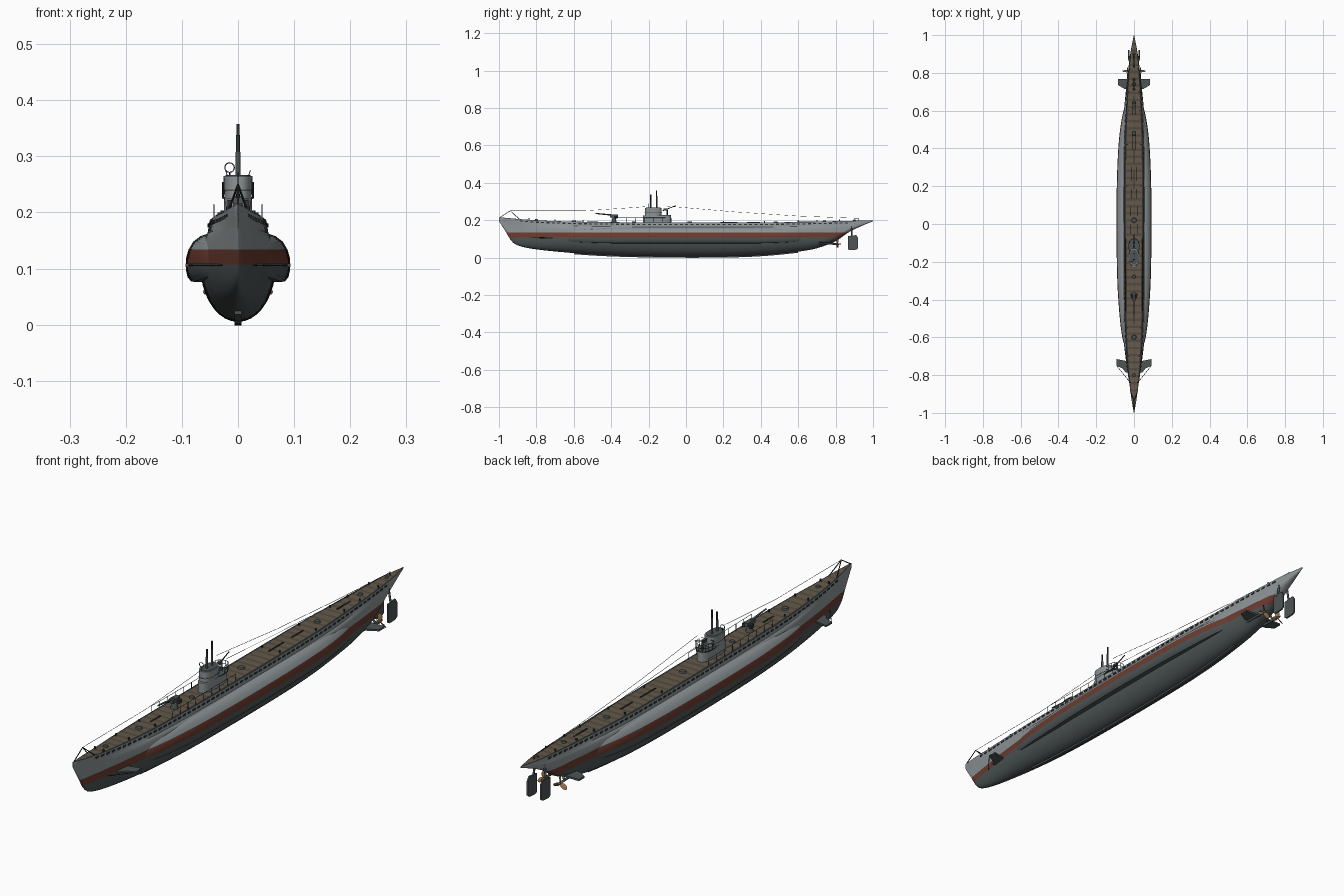
import bpy, bmesh, math
from mathutils import Vector, Matrix

cube = bpy.data.objects.get("Cube")
if cube:
    bpy.data.objects.remove(cube, do_unlink=True)


def material(name, r, g, b):
    m = bpy.data.materials.new(name)
    m.use_nodes = True
    m.diffuse_color = (r, g, b, 1)
    bsdf = m.node_tree.nodes["Principled BSDF"]
    bsdf.inputs["Base Color"].default_value = (r, g, b, 1)
    bsdf.inputs["Roughness"].default_value = 0.7
    return m


LIGHT = material("light grey", 0.27, 0.30, 0.31)
DARK = material("dark grey", 0.075, 0.09, 0.09)
RED = material("rust red", 0.15, 0.045, 0.03)
WOOD = material("deck brown", 0.13, 0.10, 0.068)
PLANK = material("dark plank", 0.085, 0.07, 0.05)
BLACK = material("near black", 0.03, 0.036, 0.037)
BRONZE = material("bronze", 0.30, 0.16, 0.07)


def finish(name, bm, mats, smooth=True):
    bmesh.ops.recalc_face_normals(bm, faces=bm.faces)
    me = bpy.data.meshes.new(name)
    bm.to_mesh(me)
    bm.free()
    for m in mats:
        me.materials.append(m)
    ob = bpy.data.objects.new(name, me)
    bpy.context.collection.objects.link(ob)
    if smooth:
        bpy.ops.object.select_all(action="DESELECT")
        ob.select_set(True)
        bpy.context.view_layer.objects.active = ob
        bpy.ops.object.shade_smooth_by_angle(angle=math.radians(35))
    return ob


def box(name, centre, size, mat, turn=None):
    bm = bmesh.new()
    mtx = Matrix.Translation(centre) @ (turn or Matrix()) @ Matrix.Diagonal((*size, 1))
    bmesh.ops.create_cube(bm, size=1, matrix=mtx)
    return finish(name, bm, [mat], False)


def rod(name, a, b, r, mat, r2=None, seg=12):
    a, b = Vector(a), Vector(b)
    d = b - a
    bm = bmesh.new()
    mtx = Matrix.Translation((a + b) / 2) @ d.to_track_quat("Z", "Y").to_matrix().to_4x4()
    bmesh.ops.create_cone(bm, cap_ends=True, segments=seg, radius1=r,
                          radius2=r if r2 is None else r2, depth=d.length, matrix=mtx)
    return finish(name, bm, [mat])


def tube(name, pts, r, mat, closed=False):
    cu = bpy.data.curves.new(name, "CURVE")
    cu.dimensions = "3D"
    cu.bevel_depth = r
    cu.bevel_resolution = 1
    sp = cu.splines.new("POLY")
    sp.points.add(len(pts) - 1)
    for p, q in zip(sp.points, pts):
        p.co = (*q, 1)
    sp.use_cyclic_u = closed
    cu.materials.append(mat)
    ob = bpy.data.objects.new(name, cu)
    bpy.context.collection.objects.link(ob)


def prism(name, outline, z0, z1, mat, taper=1.0):
    bm = bmesh.new()
    lo = [bm.verts.new((x, y, z0)) for x, y in outline]
    hi = [bm.verts.new((x * taper, y, z1)) for x, y in outline]
    bm.faces.new(lo)
    bm.faces.new(hi)
    for i in range(len(lo)):
        j = (i + 1) % len(lo)
        bm.faces.new((lo[i], lo[j], hi[j], hi[i]))
    return finish(name, bm, [mat])


def oval(cy, hx, hy, n=28, power=0.8):
    pts = []
    for i in range(n):
        c, s = math.cos(math.tau * i / n), math.sin(math.tau * i / n)
        pts.append((hx * math.copysign(abs(c) ** power, c), cy + hy * math.copysign(abs(s) ** power, s)))
    return pts


def smooth_curve(keys):
    """Cubic interpolation through (y, value) keys."""
    def slope(i):
        a, b = keys[max(i - 1, 0)], keys[min(i + 1, len(keys) - 1)]
        return (b[1] - a[1]) / (b[0] - a[0])

    def f(y):
        i = max(k for k in range(len(keys) - 1) if k == 0 or keys[k][0] <= y)
        (y0, v0), (y1, v1) = keys[i], keys[i + 1]
        h = y1 - y0
        t = (y - y0) / h
        return (v0 * (2*t**3 - 3*t*t + 1) + v1 * (3*t*t - 2*t**3)
                + h * (slope(i) * (t**3 - 2*t*t + t) + slope(i + 1) * (t**3 - t*t)))
    return f


keel = smooth_curve([(-1, .195), (-.965, .14), (-.93, .085), (-.89, .062), (-.8, .044), (-.6, .024),
                     (-.4, .012), (-.15, .006), (.2, .006), (.4, .013), (.6, .032), (.7, .05),
                     (.8, .088), (.87, .135), (.93, .165), (1, .194)])
deck = smooth_curve([(-1, .215), (-.8, .199), (-.5, .19), (0, .187), (.5, .188), (1, .199)])
beam = smooth_curve([(-1, .001), (-.93, .011), (-.85, .024), (-.75, .039), (-.6, .056), (-.4, .065),
                     (0, .067), (.4, .065), (.6, .053), (.75, .038), (.9, .02), (1, .001)])
deck_w = smooth_curve([(-1, .001), (-.93, .013), (-.85, .023), (-.7, .037), (-.5, .046), (0, .05),
                       (.4, .048), (.6, .04), (.75, .032), (.9, .019), (1, .001)])
tank_w = smooth_curve([(-.7, .03), (-.6, .062), (-.4, .083), (-.2, .091), (.15, .092), (.4, .083),
                       (.55, .066), (.7, .03)])


def casing_foot(y):
    h = deck_w(y)
    return h + 0.25 * (beam(y) - h), deck(y) - min(0.024, 0.4 * (deck(y) - keel(y)))


def waterline_paint(bm, index=0):
    """Cut at the two paint lines, then colour faces by height."""
    for z in (0.107, 0.134):
        bmesh.ops.bisect_plane(bm, geom=bm.verts[:] + bm.edges[:] + bm.faces[:],
                               plane_co=(0, 0, z), plane_no=(0, 0, 1))
    for f in bm.faces:
        if f.material_index == index:
            z = f.calc_center_median().z
            f.material_index = 1 if z < 0.107 else 2 if z < 0.134 else 0


def loft(bm, rings, closed, rule=None):
    rows = [[bm.verts.new(p) for p in r] for r in rings]
    n = len(rows[0])
    for i in range(len(rows) - 1):
        for j in range(n if closed else n - 1):
            k = (j + 1) % n
            f = bm.faces.new((rows[i][j], rows[i][k], rows[i + 1][k], rows[i + 1][j]))
            if rule:
                f.material_index = rule(i, j)
    for r in (rows[0], rows[-1]):
        bm.faces.new(r)


# Main hull with flat planked deck
N = 9
rings = []
for i in range(161):
    y = -1 + i / 80
    k, d, w, h = keel(y), deck(y), beam(y), deck_w(y)
    xf, zf = casing_foot(y)
    zm = min(max(0.105, k + 0.3 * (d - k)), zf - 0.001)
    half = []
    for j in range(N + 1):
        a = j / N * math.pi / 2
        half.append((w * math.sin(a), zm - (zm - k) * math.cos(a)))
    for j in range(1, 6):
        a = j / 5 * math.pi / 2
        half.append((xf + (w - xf) * math.cos(a), zm + (zf - zm) * math.sin(a)))
    half += [(h, d), (h * 0.84, d + 0.0005)]
    rings.append([(x, y, z) for x, z in half] + [(-x, y, z) for x, z in half[:0:-1]])
top = N + 7
bm = bmesh.new()
loft(bm, rings, True, lambda i, j: (4 if i % 3 == 0 else 3) if j == top
     else 5 if j in (top - 1, top + 1) else 0)
waterline_paint(bm)
finish("hull", bm, [LIGHT, DARK, RED, WOOD, PLANK, BLACK])

# Saddle tanks and box keel
section = [(.3, .163), (.55, .163), (.72, .158), (.86, .148), (.95, .134), (1, .118), (1, .098),
           (.97, .085), (.9, .077), (.78, .076), (.5, .08)]
for side, sx in (("left", 1), ("right", -1)):
    rings = []
    for i in range(57):
        y = -.7 + i / 40
        w = tank_w(y)
        s = min(1, 0.35 + w / 0.13)
        rings.append([(sx * u * w, y, 0.118 + (z - 0.118) * s) for u, z in section])
    bm = bmesh.new()
    loft(bm, rings, True)
    waterline_paint(bm)
    finish(side + "_saddle_tank", bm, [LIGHT, DARK, RED])
bm = bmesh.new()
loft(bm, [[(x, y, keel(y) + z) for x, z in ((-.006, -.006), (.006, -.006), (.006, .008), (-.006, .008))]
          for y in [-.6 + i * .06 for i in range(21)]], True)
finish("box_keel", bm, [DARK])

for side, sx in (("left", 1), ("right", -1)):
    # Flood slots along the casing
    for i in range(62):
        y = -.88 + i * .0285
        xf, zf = casing_foot(y)
        x, z = (xf + deck_w(y)) / 2, (zf + deck(y)) / 2
        box(side + "_flood_slot", (sx * x, y, z + .002), (.004, .016, .006), BLACK)
    # Diving planes, rudders, shafts and propellers
    prism(side + "_bow_plane", [(sx * x, y) for x, y in ((.02, -.73), (.092, -.715), (.094, -.75),
          (.06, -.765), (.045, -.785), (.02, -.785))], .103, .109, DARK)
    tube(side + "_bow_plane_guard", [(sx * .088, -.755, .106), (sx * .028, -.83, .106)], .0012, BLACK)
    prism(side + "_stern_plane", [(sx * x, y) for x, y in ((.015, .715), (.05, .715), (.084, .735),
          (.084, .768), (.015, .768))], .077, .084, DARK)
    rudder = prism(side + "_rudder", [(x, y) for x, y in ((-.115, .865), (-.045, .865), (-.04, .875),
                   (-.042, .91), (-.05, .92), (-.105, .92), (-.12, .91))], -.003, .003, DARK)
    rudder.matrix_world = Matrix.Translation((sx * .028, 0, 0)) @ Matrix.Rotation(-math.pi / 2, 4, "Y") \
        @ Matrix.Diagonal((-1, 1, 1, 1))
    rod(side + "_rudder_post", (sx * .028, .885, .11), (sx * .018, .885, .17), .004, DARK)
    rod(side + "_propeller_shaft", (sx * .03, .64, .078), (sx * .034, .815, .072), .0045, DARK)
    rod(side + "_shaft_strut", (sx * .034, .785, .073), (sx * .012, .775, .115), .004, DARK)
    rod(side + "_propeller_hub", (sx * .034, .8, .072), (sx * .034, .828, .072), .006, BRONZE, .002)
    for b in range(3):
        bm = bmesh.new()
        mtx = (Matrix.Translation((sx * .034, .81, .072)) @ Matrix.Rotation(b * math.tau / 3, 4, "Y")
               @ Matrix.Translation((0, 0, .017)) @ Matrix.Rotation(sx * .6, 4, "Z")
               @ Matrix.Diagonal((.009, .0015, .015, 1)))
        bmesh.ops.create_uvsphere(bm, u_segments=12, v_segments=8, radius=1, matrix=mtx)
        finish(side + "_propeller_blade", bm, [BRONZE])
    # Deck rails beside the gun and tower
    rail = []
    for i in range(9):
        y = -.46 + i * .048
        p = (sx * .043, y, deck(y) + .025)
        rail.append(p)
        tube(side + "_rail_post", [(p[0], y, deck(y)), p], .001, BLACK)
    tube(side + "_deck_rail", rail, .0008, BLACK)
    # Bollards
    for y in (-.84, -.7, -.55, .2, .42, .6, .7, .82):
        rod(side + "_bollard", (sx * deck_w(y) * .75, y, deck(y)),
            (sx * deck_w(y) * .75, y, deck(y) + .009), .003, BLACK)
    # Net cutter frame at the bow
    tube(side + "_bow_frame", [(0, -.995, .214), (0, -.94, .25), (sx * .016, -.89, .205)], .002, BLACK)

# Deck hatches, lockers and long rail strips
for y, r in ((-.8, .009), (-.6, .013), (-.28, .01), (-.1, .01), (.02, .014), (.48, .012), (.74, .01), (.9, .007)):
    rod("deck_hatch", (0, y, deck(y)), (0, y, deck(y) + .006), r, DARK, r * .8, 20)
for y, l in ((.23, .09), (.36, .07), (.64, .08), (-.5, .06)):
    box("deck_strip", (0, y, deck(y) + .001), (.005, l, .004), BLACK)

# Conning tower
prism("tower_base", oval(-.155, .026, .075), .18, .226, LIGHT, .95)
prism("tower_upper", oval(-.175, .024, .045), .22, .265, LIGHT, 1.08)
prism("tower_spray_rim", oval(-.175, .0255, .046), .238, .241, DARK)
prism("bridge_floor", oval(-.175, .022, .039), .264, .2665, DARK)
prism("gun_platform", oval(-.125, .028, .045), .224, .228, DARK)
for z in (.241, .254):
    tube("platform_rail", [(x, y, z) for x, y in oval(-.12, .028, .042) if y > -.14][:28], .0009, BLACK)
for x, y in oval(-.12, .028, .042, 16):
    if y > -.135:
        tube("platform_post", [(x, y, .226), (x, y, .254)], .0009, BLACK)
for y, z, r in ((-.188, .338, .0035), (-.157, .358, .003)):
    rod("periscope_tube", (0, y, .26), (0, y, z - .03), r * 1.25, DARK)
    rod("periscope_mast", (0, y, z - .03), (0, y, z), r, BLACK)
ring = [(-.015 + .0085 * math.cos(i * math.tau / 16), -.2, .28 + .0085 * math.sin(i * math.tau / 16))
        for i in range(16)]
tube("loop_antenna", ring, .0011, BLACK, True)
rod("loop_antenna_stem", (-.015, -.2, .262), (-.015, -.2, .272), .0013, BLACK)

# Anti-aircraft gun
rod("flak_pedestal", (0, -.1, .226), (0, -.1, .256), .005, DARK, .003)
rod("flak_barrel", (0, -.125, .25), (0, -.055, .278), .002, BLACK)
box("flak_breech", (0, -.11, .258), (.009, .02, .01), DARK)

# Deck gun
rod("deck_gun_base", (0, -.385, .186), (0, -.385, .215), .015, DARK, .008, 16)
box("deck_gun_cradle", (0, -.385, .222), (.018, .045, .014), DARK)
rod("deck_gun_barrel", (0, -.37, .225), (0, -.485, .236), .004, DARK, .0028)
for sx in (-1, 1):
    box("deck_gun_seat", (sx * .015, -.375, .215), (.008, .016, .014), BLACK)

# Aerial wires
tube("forward_aerial", [(0, -.94, .25), (0, -.55, .25), (0, -.3, .266), (0, -.22, .272)], .0007, BLACK)
for sx in (-1, 1):
    tube("aft_aerial", [(sx * .022, -.1, .275), (sx * .012, .25, .245), (sx * .007, .6, .222),
                        (0, .92, .21)], .0007, BLACK)
rod("aft_aerial_post", (0, .92, .196), (0, .92, .212), .0015, BLACK)
